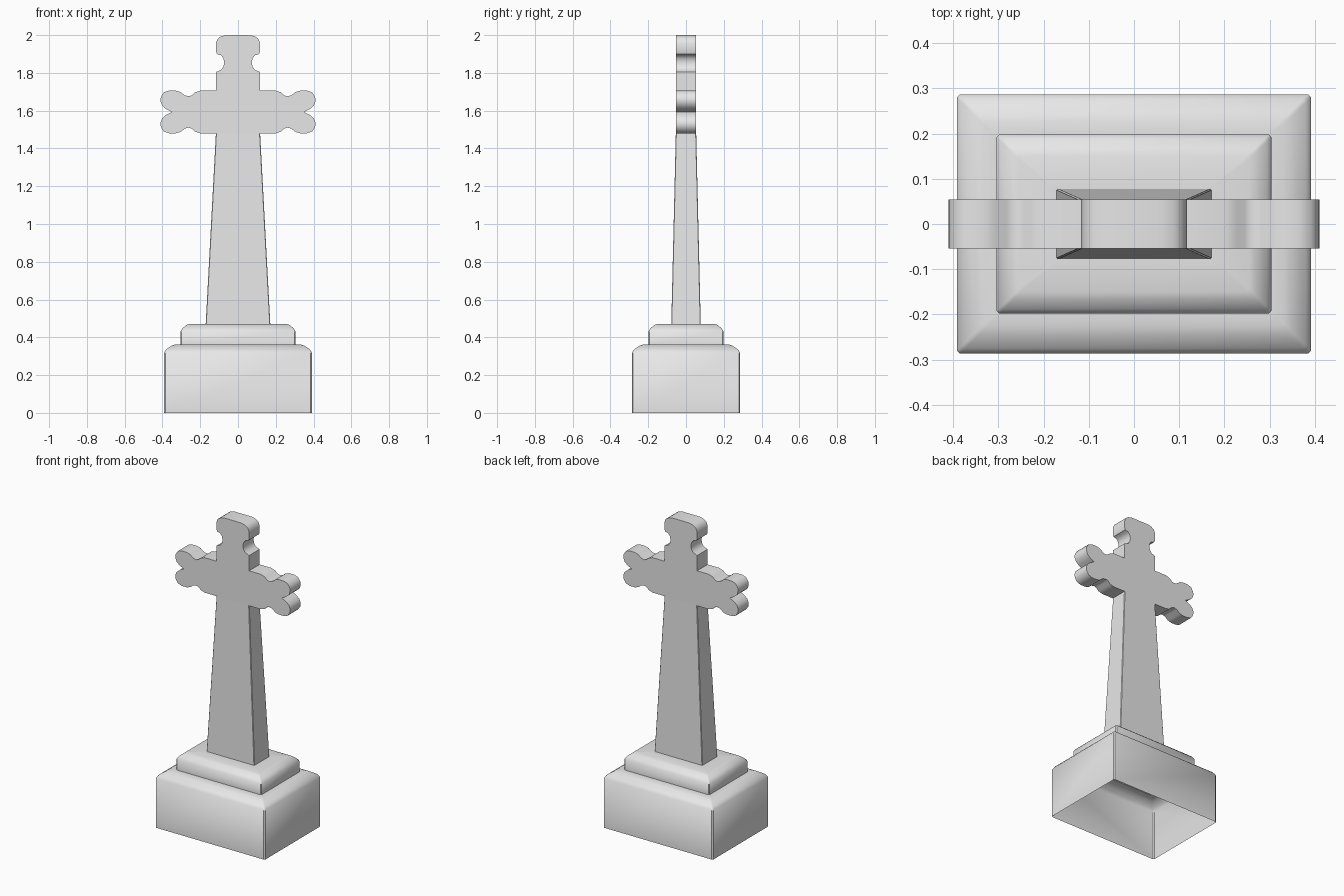
import bpy
import bmesh
import math

default = bpy.data.objects.get("Cube")
if default:
    bpy.data.objects.remove(default, do_unlink=True)

stone = bpy.data.materials.new("grey stone")
stone.use_nodes = True
GREY = (0.8, 0.8, 0.8, 1)
stone.diffuse_color = GREY
stone.node_tree.nodes["Principled BSDF"].inputs["Base Color"].default_value = GREY


def finish(name, bm, angle):
    bmesh.ops.recalc_face_normals(bm, faces=bm.faces)
    mesh = bpy.data.meshes.new(name)
    bm.to_mesh(mesh)
    bm.free()
    mesh.materials.append(stone)
    mesh.shade_smooth()
    mesh.set_sharp_from_angle(angle=math.radians(angle))
    obj = bpy.data.objects.new(name, mesh)
    bpy.context.collection.objects.link(obj)
    return obj


def rect_loft(name, rings, cut):
    """Open shell through rectangles (half x, half y, z) with clipped corners."""
    bm = bmesh.new()
    loops = []
    for hx, hy, z in rings:
        corner = [(hx, hy - cut), (hx - cut, hy)]
        points = corner + [(-x, y) for x, y in reversed(corner)]
        points += [(-x, -y) for x, y in points]
        loops.append([bm.verts.new((x, y, z)) for x, y in points])
    for low, high in zip(loops, loops[1:]):
        n = len(low)
        for i in range(n):
            j = (i + 1) % n
            bm.faces.new((low[i], low[j], high[j], high[i]))
    return finish(name, bm, 40)


def stepped(hx, hy, profile):
    """Rectangles shrinking by an equal inset on all sides."""
    return [(hx - inset, hy - inset, z) for inset, z in profile]


# Hollow base block with rounded shoulder, open underneath
base = stepped(0.392, 0.287, [(0, 0), (0, 0.318), (0.012, 0.336),
                              (0.042, 0.356), (0.06, 0.362)])
rect_loft("base_block", base + [(0.304, 0.198, 0.362)], 0.007)

# Upper step
step = stepped(0.304, 0.198, [(0, 0.362), (0, 0.432), (0.01, 0.448),
                              (0.032, 0.466), (0.048, 0.471)])
rect_loft("upper_step", step + [(0.171, 0.078, 0.471)], 0.006)

# Tapered shaft
rect_loft("tapered_shaft", [(0.171, 0.078, 0.471), (0.117, 0.054, 1.48)], 0.003)

# Cross head: one half of the outline, mirrored across x
ARM_Z = 1.593
lobe = [(0.2, 0.113), (0.228, 0.104), (0.245, 0.088), (0.262, 0.083),
        (0.282, 0.088), (0.305, 0.106), (0.33, 0.113), (0.365, 0.113),
        (0.392, 0.104), (0.408, 0.08), (0.411, 0.058), (0.402, 0.034),
        (0.38, 0.015)]
finial = [(0.117, 1.706), (0.117, 1.805), (0.09, 1.815), (0.077, 1.833),
          (0.073, 1.855), (0.077, 1.877), (0.09, 1.893), (0.112, 1.9),
          (0.117, 1.915), (0.117, 1.955), (0.108, 1.98), (0.09, 1.993),
          (0.062, 2.0)]
half = [(x, ARM_Z - h) for x, h in lobe] + [(0.35, ARM_Z)]
half += [(x, ARM_Z + h) for x, h in reversed(lobe)] + finial
outline = half + [(-x, z) for x, z in reversed(half)]

THICK = 0.054
bm = bmesh.new()
front = bm.faces.new([bm.verts.new((x, -THICK, z)) for x, z in outline])
extruded = bmesh.ops.extrude_face_region(bm, geom=[front], use_keep_orig=True)
moved = [v for v in extruded["geom"] if isinstance(v, bmesh.types.BMVert)]
bmesh.ops.translate(bm, verts=moved, vec=(0, 2 * THICK, 0))
finish("cross_head", bm, 42)
